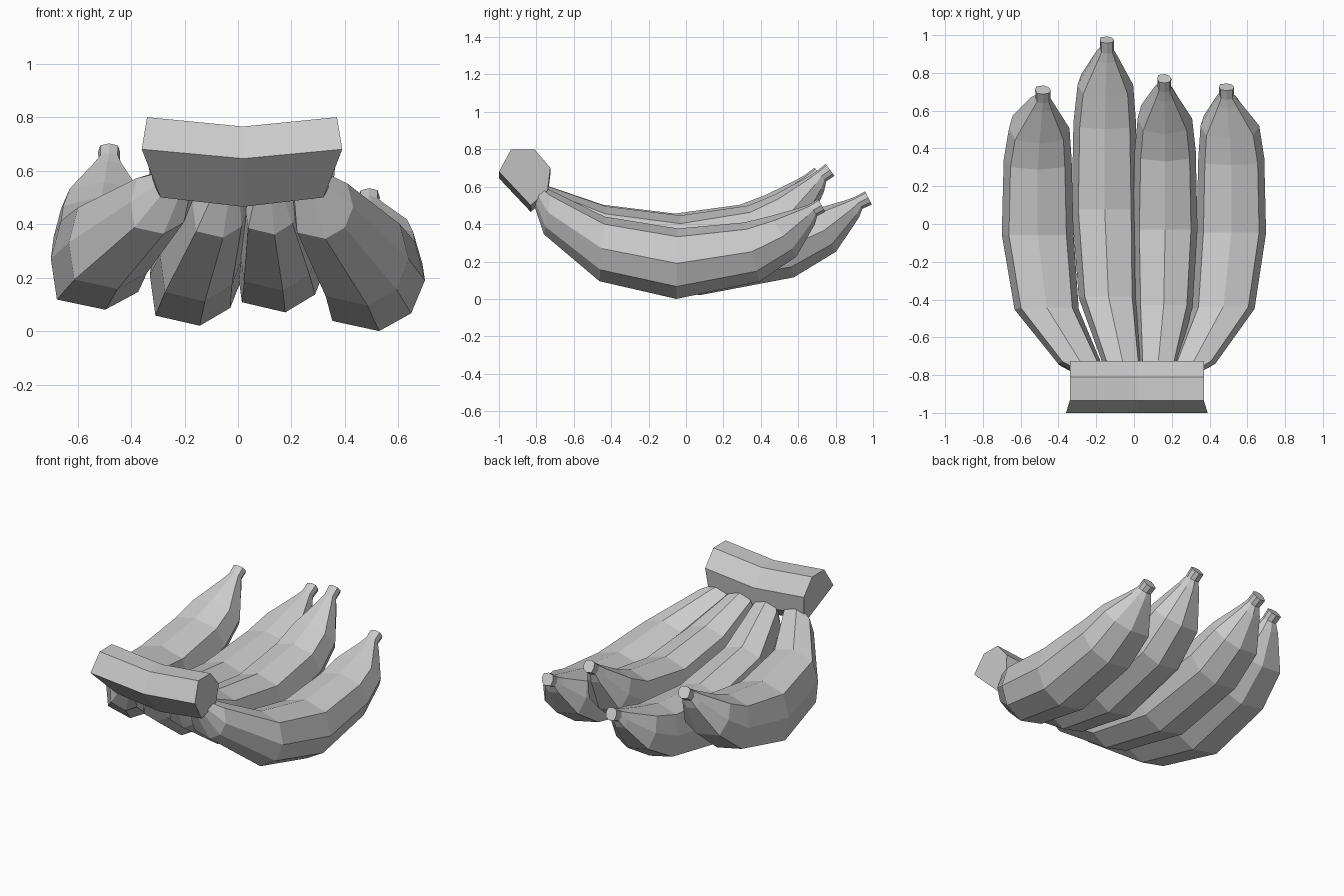
import bpy
import bmesh
from mathutils import Vector

cube = bpy.data.objects.get("Cube")
if cube:
    bpy.data.objects.remove(cube, do_unlink=True)

grey = bpy.data.materials.new("plain grey")
grey.use_nodes = True
colour = (0.6, 0.6, 0.6, 1)
grey.diffuse_color = colour
grey.node_tree.nodes["Principled BSDF"].inputs["Base Color"].default_value = colour


def loft(name, rings):
    """Skin a list of equal rings of points and cap both ends."""
    bm = bmesh.new()
    loops = [[bm.verts.new(p) for p in ring] for ring in rings]
    n = len(loops[0])
    for a, b in zip(loops, loops[1:]):
        for i in range(n):
            j = (i + 1) % n
            bm.faces.new((a[i], a[j], b[j], b[i]))
    bm.faces.new(loops[0])
    bm.faces.new(loops[-1])
    bmesh.ops.recalc_face_normals(bm, faces=bm.faces)
    mesh = bpy.data.meshes.new(name)
    bm.to_mesh(mesh)
    bm.free()
    mesh.materials.append(grey)
    obj = bpy.data.objects.new(name, mesh)
    bpy.context.collection.objects.link(obj)
    return obj


# Rolled eight-sided fruit section, as fractions of the radii
SECTION = [(-.88, -.8), (.07, -1), (.72, -.65), (1, 0),
           (.8, .75), (0, .98), (-.8, .75), (-1, 0)]

# Along the fruit: share of length, lift towards the nearer end,
# sideways share, half width, half height
STATIONS = [(0, 1, 1, .07, .06), (.033, .76, .8, .115, .12),
            (.225, .22, .17, .17, .175), (.49, 0, 0, .19, .19),
            (.753, .2, 0, .18, .165), (.865, .47, .03, .16, .13),
            (.95, .82, .08, .065, .06), (.97, .92, .1, .04, .038),
            (1, 1, .1, .041, .04)]

NECK_Y, NECK_Z = -.79, .55


def banana(name, neck_x, mid_x, mid_z, tip_y, tip_z, width):
    path = []
    for t, lift, side, *_ in STATIONS:
        end_z = NECK_Z if t < .49 else tip_z
        path.append(Vector((mid_x + (neck_x - mid_x) * side,
                            NECK_Y + (tip_y - NECK_Y) * t,
                            mid_z + (end_z - mid_z) * lift)))
    rings = []
    for i, (c, station) in enumerate(zip(path, STATIONS)):
        along = path[min(i + 1, len(path) - 1)] - path[max(i - 1, 0)]
        along.x = 0
        # Rings stay nearly upright on the neck half
        if station[0] < .49:
            along.z *= .2
        up = Vector((1, 0, 0)).cross(along.normalized())
        half_w, half_h = station[3:]
        rings.append([c + Vector((u * half_w * width, 0, 0)) + up * v * half_h
                      for u, v in SECTION])
    return loft(name, rings)


# Four fruits, from the model's right to its left
banana("right_outer_banana", -.23, -.51, .27, .71, .67, 1)
banana("right_inner_banana", -.04, -.155, .21, .975, .54, .92)
banana("left_inner_banana", .12, .165, .26, .77, .69, .9)
banana("left_outer_banana", .27, .515, .19, .725, .5, .97)

# Bent six-sided stem: (y, z, how far the end corner is drawn in)
STEM = [(-1, .68, 0), (-.935, .8, .02), (-.81, .8, .02),
        (-.725, .7, .02), (-.74, .58, .03), (-.83, .5, .07)]
loft("stem", [[(x - (x > .1) * inset + (x < -.1) * inset, y, z - drop)
               for y, z, inset in STEM]
              for x, drop in ((-.36, 0), (.02, .035), (.39, 0))])
